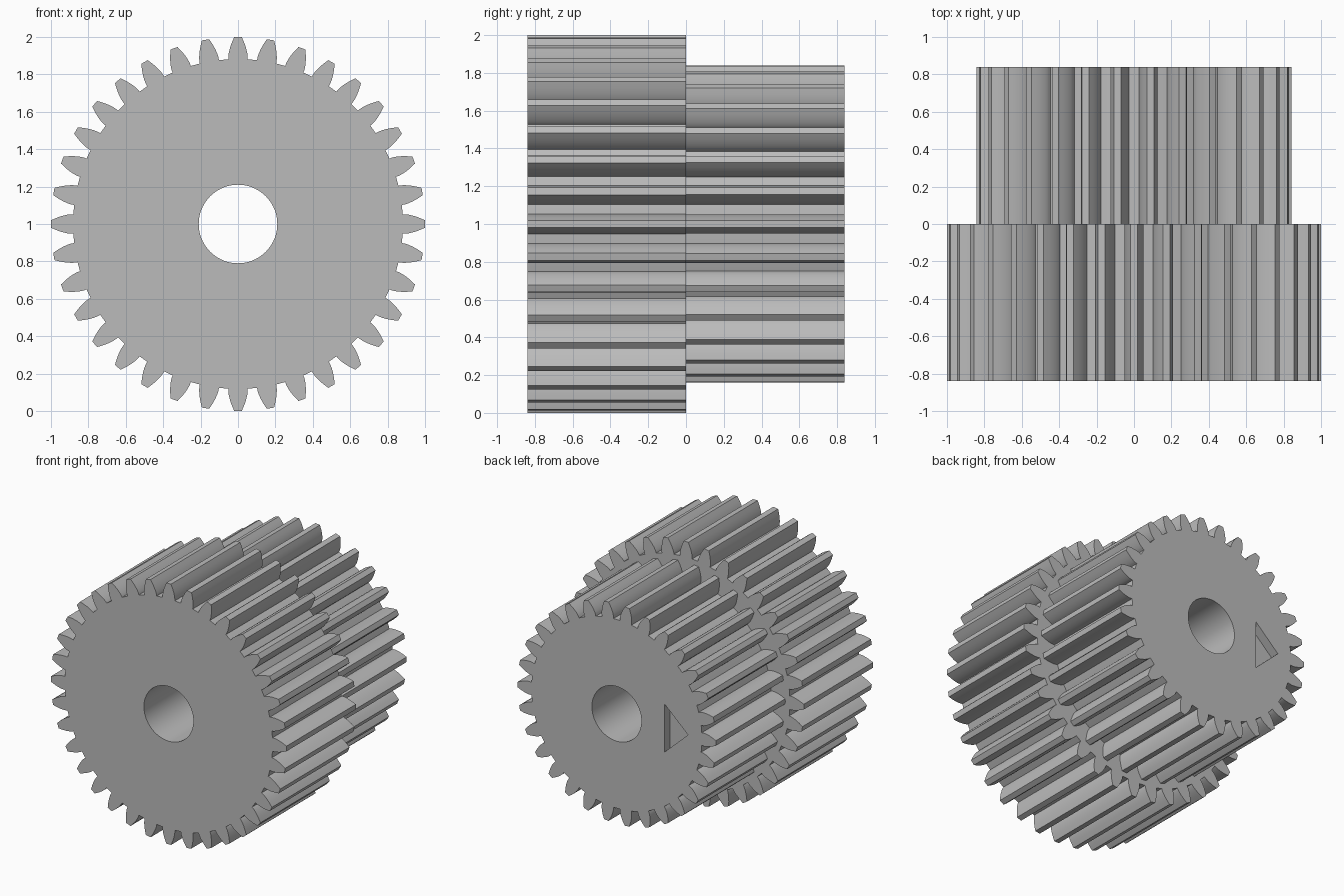
import bpy, bmesh
from math import sin, cos, tan, acos, pi, radians, sqrt

if "Cube" in bpy.data.objects:
    bpy.data.objects.remove(bpy.data.objects["Cube"])

HALF_LENGTH = 0.84
MODULE = 2 / 38
PRESSURE = radians(20)
FLANK_STEPS = 7

grey = bpy.data.materials.new("plain grey")
grey.use_nodes = True
grey.diffuse_color = (0.5, 0.5, 0.5, 1)
grey.node_tree.nodes["Principled BSDF"].inputs["Base Color"].default_value = grey.diffuse_color


def prism(name, outline, y0, y1):
    """Extrude an (x, z) outline along y."""
    bm = bmesh.new()
    face = bm.faces.new([bm.verts.new((x, y0, z)) for x, z in outline])
    ext = bmesh.ops.extrude_face_region(bm, geom=[face])
    for v in ext["geom"]:
        if isinstance(v, bmesh.types.BMVert):
            v.co.y = y1
    bmesh.ops.recalc_face_normals(bm, faces=bm.faces)
    mesh = bpy.data.meshes.new(name)
    bm.to_mesh(mesh)
    bm.free()
    mesh.materials.append(grey)
    obj = bpy.data.objects.new(name, mesh)
    bpy.context.collection.objects.link(obj)
    return obj


def circle(radius, count):
    return [(radius * cos(2 * pi * i / count), 1 + radius * sin(2 * pi * i / count))
            for i in range(count)]


def gear_outline(teeth):
    """Involute gear outline with one tooth pointing along +x."""
    pitch = MODULE * teeth / 2
    tip, root, base = pitch + MODULE, pitch - 1.25 * MODULE, pitch * cos(PRESSURE)
    base_half = pi / (2 * teeth) + tan(PRESSURE) - PRESSURE
    flank = [(root, base_half)]
    for i in range(FLANK_STEPS):
        # even steps of roll angle along the involute
        roll = sqrt((tip / base) ** 2 - 1) * i / (FLANK_STEPS - 1)
        r = base * sqrt(1 + roll * roll)
        flank.append((r, base_half - roll + acos(base / r)))
    tooth = [(r, -a) for r, a in flank] + [(tip, 0)] + flank[::-1] + [(root, pi / teeth)]
    return [(r * cos(a + 2 * pi * k / teeth), 1 + r * sin(a + 2 * pi * k / teeth))
            for k in range(teeth) for r, a in tooth]


def cut(obj, cutter):
    cutter.hide_render = True
    mod = obj.modifiers.new("cut", "BOOLEAN")
    mod.operation, mod.solver, mod.object = "DIFFERENCE", "EXACT", cutter
    bpy.context.view_layer.objects.active = obj
    bpy.ops.object.modifier_apply(modifier=mod.name)


# Two stacked spur gears
large_gear = prism("large_gear", gear_outline(36), -HALF_LENGTH, 0)
small_gear = prism("small_gear", gear_outline(30), 0, HALF_LENGTH)

# Shared bore and the triangular recess on the back face
bore = prism("bore_cutter", circle(0.21, 72), -1, 1)
recess = prism("recess_cutter", [(-0.405, 1.185), (-0.405, 0.815), (-0.605, 1)],
               HALF_LENGTH - 0.07, 1)
cut(large_gear, bore)
cut(small_gear, bore)
cut(small_gear, recess)
for helper in (bore, recess):
    bpy.data.objects.remove(helper)

# Smooth flanks and bore, sharp tooth corners
bpy.ops.object.select_all(action="DESELECT")
for gear in (large_gear, small_gear):
    gear.select_set(True)
bpy.context.view_layer.objects.active = large_gear
bpy.ops.object.shade_smooth_by_angle(angle=radians(25))
